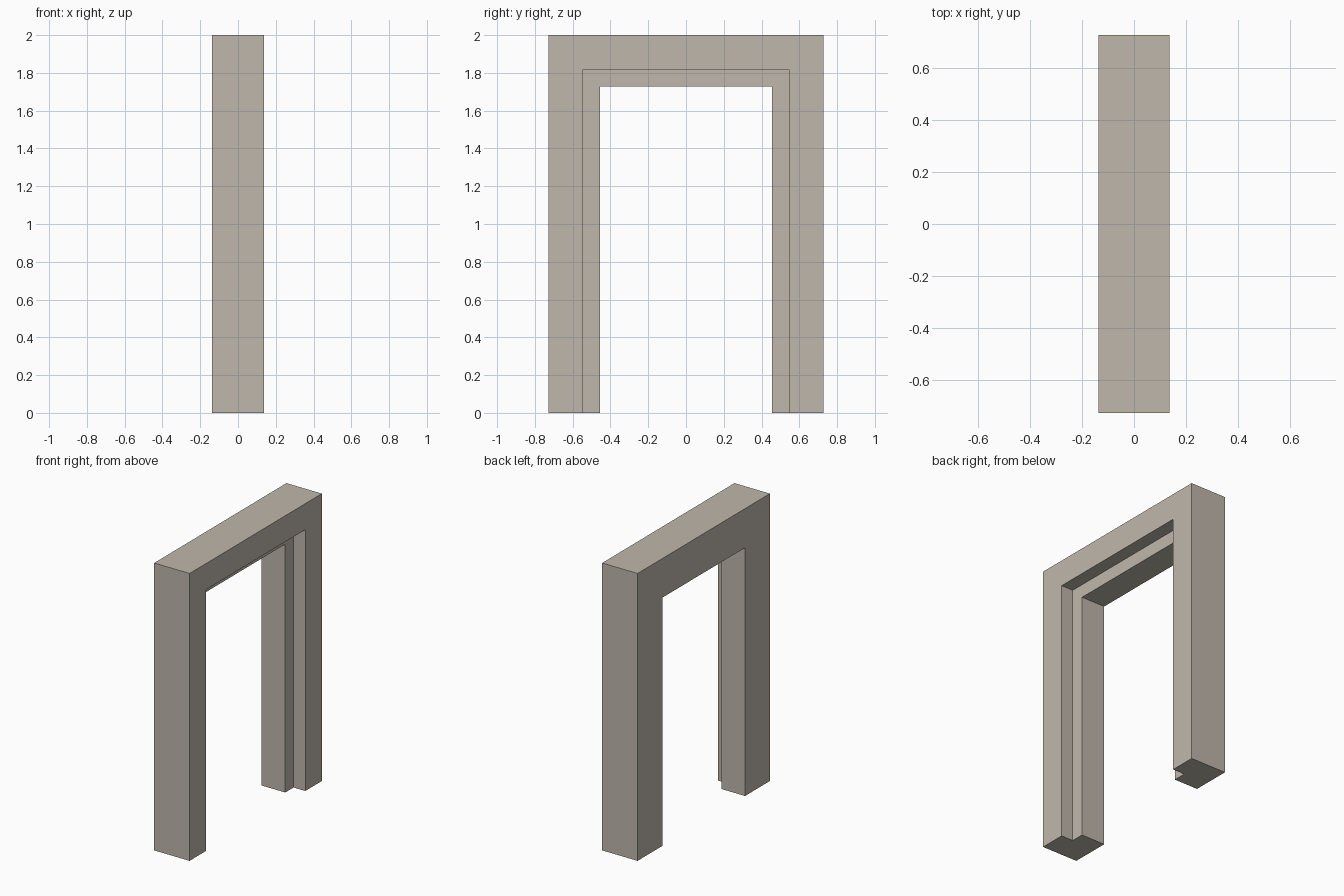
import bpy
import bmesh

cube = bpy.data.objects.get("Cube")
if cube:
    bpy.data.objects.remove(cube, do_unlink=True)

U = 1 / 11                      # module: the frame is 16 wide, 22 high, 3 thick
HALF_WIDTH, HEIGHT = 8, 22


def make_material(name, rgb):
    mat = bpy.data.materials.new(name)
    mat.use_nodes = True
    colour = (*rgb, 1.0)
    mat.diffuse_color = colour
    mat.node_tree.nodes["Principled BSDF"].inputs["Base Color"].default_value = colour
    return mat


# Stepped cross-section: (x, depth inward from the outer edge), rebate on +x
section = [(-1.5, 0), (1.5, 0), (1.5, 2), (0.5, 2), (0.5, 3), (-1.5, 3)]

# Path up one jamb, across the head and down the other: (side, is_top)
stations = [(-1, False), (-1, True), (1, True), (1, False)]

bm = bmesh.new()
rings = []
for side, is_top in stations:
    rings.append([
        bm.verts.new((x * U,
                      side * (HALF_WIDTH - depth) * U,
                      (HEIGHT - depth) * U if is_top else 0))
        for x, depth in section])

# Mitred walls between neighbouring rings
count = len(section)
for a, b in zip(rings, rings[1:]):
    for i in range(count):
        j = (i + 1) % count
        bm.faces.new((a[i], a[j], b[j], b[i]))

# Feet of the two jambs
bm.faces.new(rings[0])
bm.faces.new(rings[-1])
bmesh.ops.recalc_face_normals(bm, faces=bm.faces)

mesh = bpy.data.meshes.new("door_frame")
bm.to_mesh(mesh)
bm.free()
mesh.materials.append(make_material("warm_grey", (0.52, 0.474, 0.41)))
frame = bpy.data.objects.new("door_frame", mesh)
bpy.context.collection.objects.link(frame)
